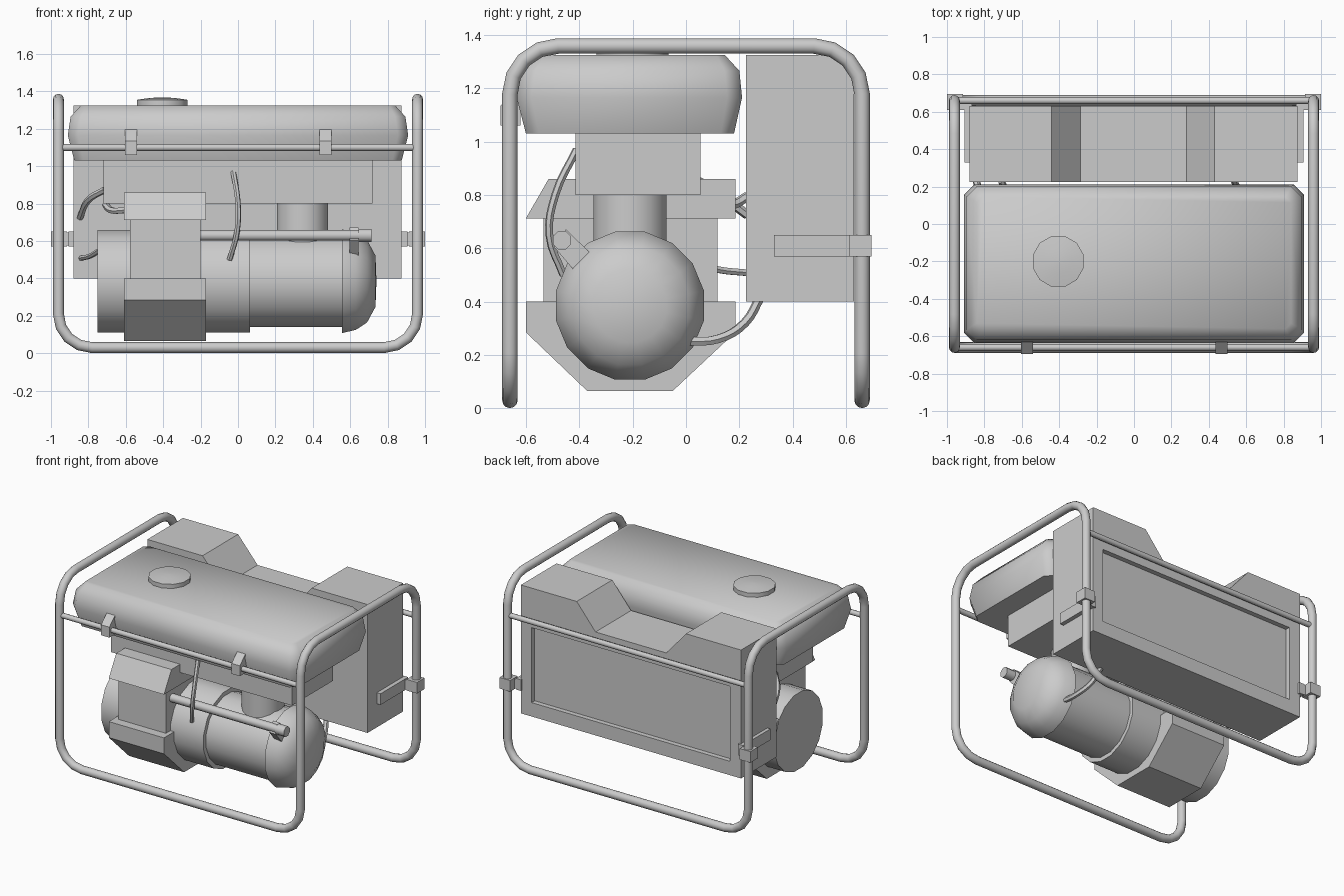
import bpy, bmesh, math
from mathutils import Vector

if "Cube" in bpy.data.objects:
    bpy.data.objects.remove(bpy.data.objects["Cube"])


def loft(name, rings, angle=30):
    """Skin a list of equal-length rings and cap both ends."""
    bm = bmesh.new()
    vs = [[bm.verts.new(p) for p in ring] for ring in rings]
    n = len(rings[0])
    for a, b in zip(vs, vs[1:]):
        for i in range(n):
            j = (i + 1) % n
            bm.faces.new((a[i], a[j], b[j], b[i]))
    bm.faces.new(vs[0][::-1])
    bm.faces.new(vs[-1])
    bmesh.ops.recalc_face_normals(bm, faces=bm.faces)
    me = bpy.data.meshes.new(name)
    bm.to_mesh(me)
    bm.free()
    for p in me.polygons:
        p.use_smooth = True
    me.set_sharp_from_angle(angle=math.radians(angle))
    ob = bpy.data.objects.new(name, me)
    bpy.context.collection.objects.link(ob)
    return ob


def prism_x(name, yz, x0, x1):
    return loft(name, [[(x, y, z) for y, z in yz] for x in (x0, x1)])


def box(name, x0, x1, y0, y1, z0, z1):
    return prism_x(name, [(y0, z0), (y1, z0), (y1, z1), (y0, z1)], min(x0, x1), max(x0, x1))


def turn(name, profile, axis, a, b, sides=16, angle=50):
    """Turned part: profile of (position, radius) along X or Z."""
    rings = []
    for t, r in profile:
        ring = []
        for i in range(sides):
            w = 2 * math.pi * (i + 0.5) / sides
            u, v = a + r * math.cos(w), b + r * math.sin(w)
            ring.append((t, u, v) if axis == 'X' else (u, v, t))
        rings.append(ring)
    return loft(name, rings, angle)


def tube(name, pts, r, cyclic=False, smooth_path=False, res=2):
    cu = bpy.data.curves.new(name, 'CURVE')
    cu.dimensions = '3D'
    cu.bevel_depth, cu.bevel_resolution, cu.use_fill_caps = r, res, True
    if smooth_path:
        sp = cu.splines.new('BEZIER')
        sp.bezier_points.add(len(pts) - 1)
        for bp, p in zip(sp.bezier_points, pts):
            bp.co = p
            bp.handle_left_type = bp.handle_right_type = 'AUTO'
        sp.resolution_u = 4
    else:
        sp = cu.splines.new('POLY')
        sp.points.add(len(pts) - 1)
        for sp_p, p in zip(sp.points, pts):
            sp_p.co = (*p, 1)
    sp.use_cyclic_u = cyclic
    sp.use_smooth = True
    tmp = bpy.data.objects.new(name + "_path", cu)
    bpy.context.collection.objects.link(tmp)
    me = bpy.data.meshes.new_from_object(tmp.evaluated_get(bpy.context.evaluated_depsgraph_get()))
    bpy.data.objects.remove(tmp)
    for p in me.polygons:
        p.use_smooth = True
    me.set_sharp_from_angle(angle=math.radians(55))
    ob = bpy.data.objects.new(name, me)
    bpy.context.collection.objects.link(ob)
    return ob


def fillet(corners, r, seg=4):
    out, n = [], len(corners)
    for i, c in enumerate(corners):
        p = Vector(c)
        d1 = (Vector(corners[i - 1]) - p).normalized()
        d2 = (Vector(corners[(i + 1) % n]) - p).normalized()
        o = p + r * (d1 + d2)
        for k in range(seg + 1):
            w = math.pi / 2 * k / seg
            out.append(o - d2 * r * math.cos(w) - d1 * r * math.sin(w))
    return out


# Frame: one closed tube loop, plus two cross rails
X, Y, B, T = 0.96, 0.66, 0.03, 1.358
loop = [(-X, -Y, B), (X, -Y, B), (X, -Y, T), (X, Y, T),
        (X, Y, B), (-X, Y, B), (-X, Y, T), (-X, -Y, T)]
tube("frame_tube", fillet(loop, 0.18), 0.029, cyclic=True, res=4)
for side, y in (("front", -Y), ("rear", Y)):
    tube(side + "_rail", [(-X, y, 1.1), (X, y, 1.1)], 0.019)

# Fuel tank: stacked rounded rectangles
def tank_ring(z, hx, y0, y1, c):
    return [(-hx + c, y0, z), (hx - c, y0, z), (hx, y0 + c, z), (hx, y1 - c, z),
            (hx - c, y1, z), (-hx + c, y1, z), (-hx, y1 - c, z), (-hx, y0 + c, z)]

loft("fuel_tank", [tank_ring(1.03, 0.875, -0.60, 0.18, 0.05),
                   tank_ring(1.165, 0.91, -0.635, 0.21, 0.055),
                   tank_ring(1.265, 0.895, -0.62, 0.20, 0.055),
                   tank_ring(1.325, 0.84, -0.56, 0.145, 0.03)], 60)
turn("tank_cap", [(1.31, 0.14), (1.355, 0.14), (1.365, 0.07), (1.368, 0.005)], 'Z', -0.405, -0.2, 12)
for x in (-0.572, 0.468):
    prism_x("tank_clip", [(-0.695, 1.06), (-0.695, 1.135), (-0.62, 1.205), (-0.62, 1.06)],
            x - 0.033, x + 0.033)

# Control box with dipped top and recessed rear panel
outline = [(-0.88, 0.4), (0.875, 0.4), (0.875, 1.325), (0.43, 1.325),
           (0.28, 1.145), (-0.285, 1.145), (-0.44, 1.325), (-0.88, 1.325)]
cabinet = loft("control_box", [[(x, y, z) for x, z in outline] for y in (0.225, 0.63)])
cutter = box("panel_cutter", -0.79, 0.79, 0.595, 0.7, 0.5, 1.04)
cutter.hide_render = True
cutter.hide_set(True)
mod = cabinet.modifiers.new("panel_recess", 'BOOLEAN')
mod.object, mod.operation, mod.solver = cutter, 'DIFFERENCE', 'EXACT'

# Side brackets joining the box to the frame
for s in (-1, 1):
    box("bracket_plate", s * 0.865, s * 0.905, 0.33, 0.645, 0.57, 0.65)
    box("bracket_clamp", s * 0.915, s * 1.0, 0.61, 0.695, 0.57, 0.65)
    box("bracket_link", s * 0.9, s * 0.93, 0.61, 0.645, 0.575, 0.645)

# Engine and alternator
cy, cz = -0.21, 0.385
turn("engine_drum", [(-0.75, 0.28), (0.065, 0.28)], 'X', cy, cz)
turn("alternator_body", [(0.0, 0.25), (0.58, 0.25)], 'X', cy, cz)
turn("alternator_dome", [(0.555, 0.283), (0.63, 0.265), (0.69, 0.225), (0.735, 0.14), (0.74, 0.01)],
     'X', cy, cz)
turn("support_post", [(0.55, 0.14), (0.82, 0.14)], 'Z', 0.345, cy)
box("mount_box", -0.72, 0.72, -0.415, 0.055, 0.8, 1.04)

# Engine housing: base, block, head
prism_x("engine_base", [(-0.6, 0.4), (-0.6, 0.285), (-0.37, 0.065), (-0.05, 0.065),
                        (0.185, 0.285), (0.185, 0.4)], -0.61, -0.17)
box("engine_block", -0.577, -0.2, -0.535, 0.118, 0.39, 0.72)
prism_x("engine_head", [(-0.6, 0.712), (0.185, 0.712), (0.185, 0.86), (-0.515, 0.86)], -0.61, -0.17)

# Exhaust pipe and its hanger
turn("exhaust_pipe", [(-0.25, 0.03), (0.645, 0.03), (0.645, 0.037), (0.715, 0.037)],
     'X', -0.465, 0.63, 8)
prism_x("pipe_hanger", [(-0.495, 0.605), (-0.45, 0.672), (-0.355, 0.578), (-0.415, 0.512)], 0.595, 0.645)

# Cables and hose
cables = {
    "fuel_line": ([(-0.025, -0.41, 0.97), (0, -0.49, 0.8), (-0.005, -0.512, 0.65), (-0.045, -0.46, 0.5)], 0.015),
    "upper_cable": ([(-0.71, 0.0, 0.875), (-0.8, 0.1, 0.82), (-0.845, 0.23, 0.725)], 0.018),
    "middle_cable": ([(-0.6, 0.12, 0.765), (-0.68, 0.18, 0.765), (-0.71, 0.23, 0.795)], 0.018),
    "lower_cable": ([(-0.74, 0.02, 0.55), (-0.79, 0.12, 0.52), (-0.84, 0.23, 0.508)], 0.014),
    "output_hose": ([(0.6, 0.0, 0.25), (0.58, 0.12, 0.26), (0.54, 0.22, 0.32), (0.51, 0.28, 0.42)], 0.018),
}
for name, (pts, r) in cables.items():
    tube(name, pts, r, smooth_path=True, res=1)
